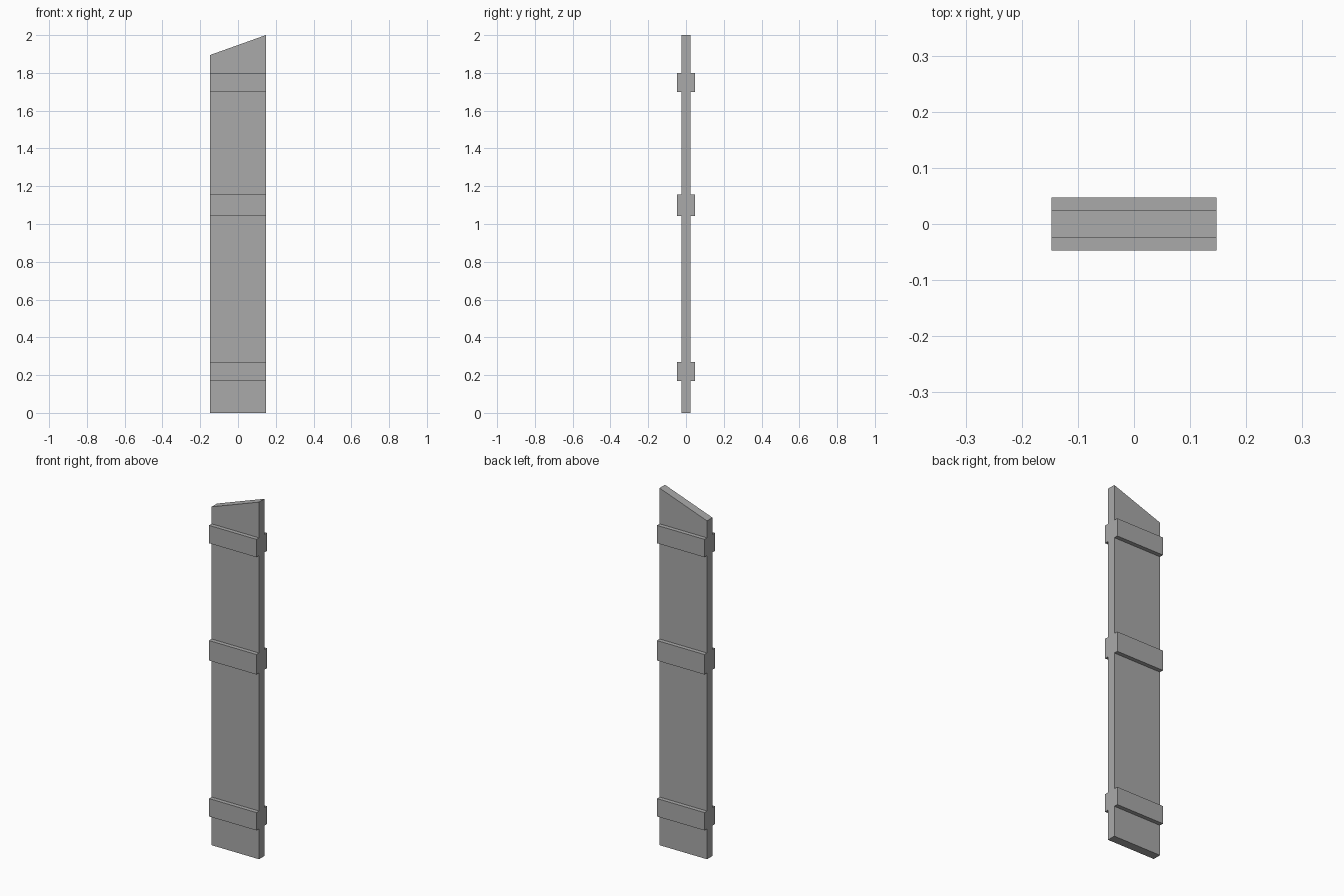
import bpy
import bmesh

cube = bpy.data.objects.get("Cube")
if cube:
    bpy.data.objects.remove(cube, do_unlink=True)

HALF_WIDTH = 0.147
PLANK_DEPTH = 0.024
SLAT_DEPTH = 0.047

grey = bpy.data.materials.new("plain_grey")
grey.use_nodes = True
grey.diffuse_color = (0.4, 0.4, 0.4, 1)
grey.node_tree.nodes["Principled BSDF"].inputs["Base Color"].default_value = (0.4, 0.4, 0.4, 1)


def extruded(name, outline, y0, y1):
    """Extrude an x-z outline from y0 to y1."""
    bm = bmesh.new()
    face = bm.faces.new([bm.verts.new((x, y0, z)) for x, z in outline])
    new = bmesh.ops.extrude_face_region(bm, geom=[face])["geom"]
    verts = [v for v in new if isinstance(v, bmesh.types.BMVert)]
    bmesh.ops.translate(bm, verts=verts, vec=(0, y1 - y0, 0))
    bmesh.ops.recalc_face_normals(bm, faces=bm.faces)
    mesh = bpy.data.meshes.new(name)
    bm.to_mesh(mesh)
    bm.free()
    mesh.materials.append(grey)
    obj = bpy.data.objects.new(name, mesh)
    bpy.context.collection.objects.link(obj)
    return obj


w = HALF_WIDTH

# Upright board with a slanted top
extruded("plank", [(-w, 0), (w, 0), (w, 2), (-w, 1.895)], -PLANK_DEPTH, PLANK_DEPTH)

# Cross slats on the front and back
for level, low, high in (("lower", 0.17, 0.27), ("middle", 1.043, 1.155), ("upper", 1.70, 1.80)):
    outline = [(-w, low), (w, low), (w, high), (-w, high)]
    for side, sign in (("front", -1), ("back", 1)):
        extruded(f"{level}_{side}_slat", outline, sign * PLANK_DEPTH, sign * SLAT_DEPTH)
